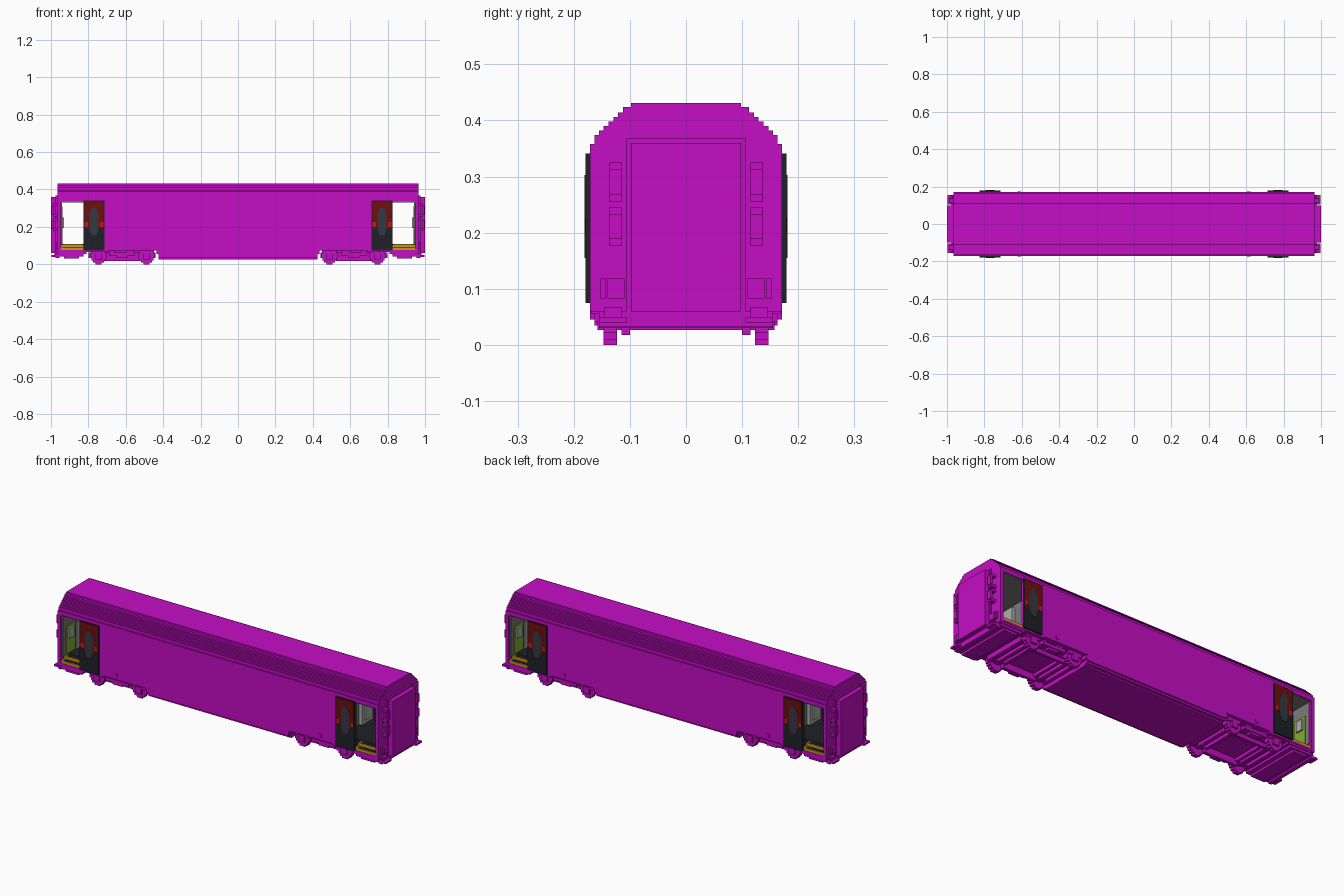
import bpy, bmesh, math

if "Cube" in bpy.data.objects:
    bpy.data.objects.remove(bpy.data.objects["Cube"], do_unlink=True)


def material(name, rgb):
    m = bpy.data.materials.new(name)
    m.use_nodes = True
    m.diffuse_color = (*rgb, 1)
    m.node_tree.nodes["Principled BSDF"].inputs["Base Color"].default_value = (*rgb, 1)
    return m


MAGENTA = material("magenta paint", (0.56, 0.004, 0.56))
BLACK = material("door black", (0.014, 0.015, 0.02))
GLASS = material("window glass", (0.036, 0.04, 0.055))
DARK_RED = material("dark red", (0.17, 0.004, 0.004))
RED = material("bright red", (0.6, 0.008, 0.004))
YELLOW = material("step yellow", (0.58, 0.31, 0.012))
GREY = material("interior grey", (0.2, 0.2, 0.21))
LIGHT = material("light grey", (0.42, 0.42, 0.43))
GREEN = material("panel green", (0.22, 0.42, 0.025))


def finish(bm, name, mat):
    bmesh.ops.recalc_face_normals(bm, faces=bm.faces)
    me = bpy.data.meshes.new(name)
    bm.to_mesh(me)
    bm.free()
    ob = bpy.data.objects.new(name, me)
    me.materials.append(mat)
    bpy.context.collection.objects.link(ob)
    return ob


def boxes(name, mat, specs):
    """One object from boxes given as (x0, x1, y0, y1, z0, z1)."""
    bm = bmesh.new()
    for x0, x1, y0, y1, z0, z1 in specs:
        vs = bmesh.ops.create_cube(bm, size=1)["verts"]
        for v in vs:
            v.co = ((x0 + x1) / 2 + v.co.x * (x1 - x0),
                    (y0 + y1) / 2 + v.co.y * (y1 - y0),
                    (z0 + z1) / 2 + v.co.z * (z1 - z0))
    return finish(bm, name, mat)


def flip(b, sx, sy):
    """Mirror a box into another quadrant."""
    x0, x1, y0, y1, z0, z1 = b
    return (*sorted((x0 * sx, x1 * sx)), *sorted((y0 * sy, y1 * sy)), z0, z1)


def prism(name, mat, pts, axis, a, b):
    """Extrude a flat outline along x (points are y, z) or y (points are x, z)."""
    bm = bmesh.new()
    vs = [bm.verts.new((a, p, q) if axis == "x" else (p, a, q)) for p, q in pts]
    f = bm.faces.new(vs)
    ext = bmesh.ops.extrude_face_region(bm, geom=[f])["geom"]
    d = (b - a, 0, 0) if axis == "x" else (0, b - a, 0)
    bmesh.ops.translate(bm, vec=d, verts=[g for g in ext if isinstance(g, bmesh.types.BMVert)])
    return finish(bm, name, mat)


def stepped(levels, z0):
    """Symmetric stair outline from (half width, top) levels, lowest first."""
    right = []
    for w, top in levels:
        right += [(w, z0), (w, top)]
        z0 = top
    return right + [(-p, q) for p, q in reversed(right)]


# Body: solid middle, full-length stepped roof and end walls
ROOF = [(0.171, 0.358), (0.163, 0.374), (0.155, 0.382), (0.147, 0.390), (0.138, 0.398),
        (0.129, 0.406), (0.121, 0.414), (0.112, 0.424), (0.098, 0.431)]
prism("roof", MAGENTA, stepped(ROOF, 0.336), "x", -0.965, 0.965)
boxes("saloon_body", MAGENTA, [(-0.7, 0.7, -0.171, 0.171, 0.075, 0.337)])
SKIRT = [(0.147, 0.035), (0.163, 0.045), (0.171, 0.076)]
prism("centre_skirt", MAGENTA, stepped(SKIRT, 0.027), "x", -0.425, 0.425)
boxes("skirt_lip", MAGENTA, [(-0.435, 0.435, -0.168, 0.168, 0.055, 0.076)])

# Stepped wheel outline
QUAD = [(0.045, 0.012), (0.038, 0.012), (0.038, 0.024), (0.029, 0.024),
        (0.029, 0.036), (0.016, 0.036), (0.016, 0.045)]
WHEEL = (QUAD + [(-p, q) for p, q in reversed(QUAD)] + [(-p, -q) for p, q in QUAD]
         + [(p, -q) for p, q in reversed(QUAD)])

for sx in (1, -1):
    end = "left" if sx > 0 else "right"

    def part(name, mat, specs, both=True):
        sides = (1, -1) if both else (1,)
        return boxes(f"{end}_{name}", mat, [flip(s, sx, sy) for s in specs for sy in sides])

    # End wall, floor and undertray of the vestibule
    part("end_wall", MAGENTA, [(0.947, 0.965, -0.171, 0.171, 0.06, 0.337)], False)
    part("vestibule_floor", MAGENTA, [(0.69, 0.95, -0.171, 0.171, 0.066, 0.076)], False)
    part("wall_behind_door", MAGENTA, [(0.699, 0.822, 0.16, 0.171, 0.075, 0.337)])
    part("undertray", MAGENTA, [(0.81, 0.962, -0.168, 0.168, 0.055, 0.067),
                                (0.825, 0.955, -0.163, 0.163, 0.042, 0.056),
                                (0.85, 0.93, -0.155, 0.155, 0.03, 0.043)], False)

    # Vestibule interior
    part("ceiling", GREY, [(0.7, 0.947, -0.165, 0.165, 0.331, 0.3365)], False)
    part("floor_mat", BLACK, [(0.7, 0.947, -0.115, 0.115, 0.076, 0.108)], False)
    part("wall_liner", BLACK, [(0.7, 0.821, 0.155, 0.161, 0.076, 0.331)])
    part("bulkhead", GREY, [(0.7, 0.708, -0.155, 0.155, 0.076, 0.331)], False)
    part("cabinet", LIGHT, [(0.708, 0.725, 0.03, 0.13, 0.108, 0.315),
                            (0.725, 0.735, 0.05, 0.11, 0.13, 0.22)])
    part("end_lining", GREY, [(0.942, 0.9475, -0.16, 0.16, 0.108, 0.331)], False)
    part("green_panel", GREEN, [(0.938, 0.943, 0.055, 0.135, 0.112, 0.265)])
    part("inner_door", LIGHT, [(0.937, 0.943, -0.045, 0.045, 0.108, 0.31)], False)
    part("wall_box", LIGHT, [(0.929, 0.943, 0.08, 0.12, 0.195, 0.25)])
    part("yellow_steps", YELLOW, [(0.823, 0.946, 0.143, 0.169, 0.076, 0.09),
                                  (0.823, 0.946, 0.115, 0.143, 0.076, 0.106)])
    part("step_treads", BLACK, [(0.835, 0.935, 0.146, 0.163, 0.09, 0.0915),
                                (0.835, 0.935, 0.118, 0.138, 0.106, 0.1075)])

    # Sliding doors standing open, beside each doorway
    part("door", BLACK, [(0.713, 0.827, 0.171, 0.179, 0.075, 0.341)])
    part("door_red_panel", DARK_RED, [(0.718, 0.822, 0.179, 0.1795, 0.2, 0.337)])
    part("door_red_trim", RED, [(0.718, 0.738, 0.1795, 0.18, 0.2, 0.226),
                                (0.802, 0.822, 0.1795, 0.18, 0.2, 0.226)])
    pane = [(-0.013, 0.155), (0.013, 0.155), (0.024, 0.185), (0.024, 0.27),
            (0.012, 0.303), (-0.012, 0.303), (-0.024, 0.27), (-0.024, 0.185)]
    for sy in (1, -1):
        side = "back" if sy > 0 else "front"
        prism(f"{end}_{side}_door_window", GLASS, [(0.77 * sx + p, q) for p, q in pane],
              "y", 0.179 * sy, 0.1805 * sy)

    # Gangway between cars
    part("gangway_frame", MAGENTA, [(0.964, 0.975, -0.107, 0.107, 0.05, 0.368)], False)
    part("gangway", MAGENTA, [(0.97, 1.0, -0.098, 0.098, 0.06, 0.36)], False)

    # Grab handles: bar with two brackets
    handles = []
    for z0, z1 in ((0.255, 0.325), (0.177, 0.245)):
        handles += [(0.986, 0.996, 0.115, 0.137, z0 + 0.012, z1 - 0.012),
                    (0.964, 0.99, 0.115, 0.137, z0, z0 + 0.014),
                    (0.964, 0.99, 0.115, 0.137, z1 - 0.014, z1)]
    part("grab_handles", MAGENTA, handles)
    part("end_steps", MAGENTA, [(0.964, 0.978, 0.11, 0.14, 0.083, 0.118),
                                (0.964, 0.974, 0.143, 0.153, 0.083, 0.118),
                                (0.96, 0.998, 0.105, 0.155, 0.04, 0.05),
                                (0.964, 0.98, 0.115, 0.145, 0.05, 0.068)])
    part("end_sill", MAGENTA, [(0.955, 0.975, -0.155, 0.155, 0.033, 0.06)], False)

    # Bogie: frame, cross beams, centre plate and axle boxes
    part("bogie_frame", MAGENTA, [(0.44, 0.8, 0.1, 0.123, 0.04, 0.062),
                                  (0.55, 0.69, 0.123, 0.155, 0.045, 0.063),
                                  (0.59, 0.65, 0.123, 0.15, 0.033, 0.046),
                                  (0.56, 0.6, 0.125, 0.15, 0.062, 0.076),
                                  (0.66, 0.69, 0.125, 0.15, 0.062, 0.076),
                                  (0.52, 0.72, 0.1, 0.115, 0.018, 0.041)])
    part("bogie_plate", MAGENTA, [(0.46, 0.78, -0.11, 0.11, 0.052, 0.076),
                                  (0.44, 0.46, -0.12, 0.12, 0.035, 0.062),
                                  (0.78, 0.8, -0.12, 0.12, 0.035, 0.062),
                                  (0.52, 0.535, -0.1, 0.1, 0.035, 0.055),
                                  (0.705, 0.72, -0.1, 0.1, 0.035, 0.055)], False)
    part("door_fitting", MAGENTA, [(0.605, 0.622, 0.17, 0.174, 0.09, 0.107)])
    for n, cx in enumerate((0.49, 0.745), 1):
        part(f"axle_{n}", MAGENTA, [(cx - 0.01, cx + 0.01, -0.125, 0.125, 0.035, 0.055)], False)
        part(f"axle_boxes_{n}", MAGENTA, [(cx - 0.018, cx + 0.018, 0.146, 0.158, 0.027, 0.063),
                                          (cx - 0.04, cx + 0.04, 0.146, 0.154, 0.055, 0.076)])
        for sy in (1, -1):
            side = "back" if sy > 0 else "front"
            prism(f"{end}_{side}_wheel_{n}", MAGENTA,
                  [(cx * sx + p, 0.045 + q) for p, q in WHEEL], "y", 0.123 * sy, 0.147 * sy)
